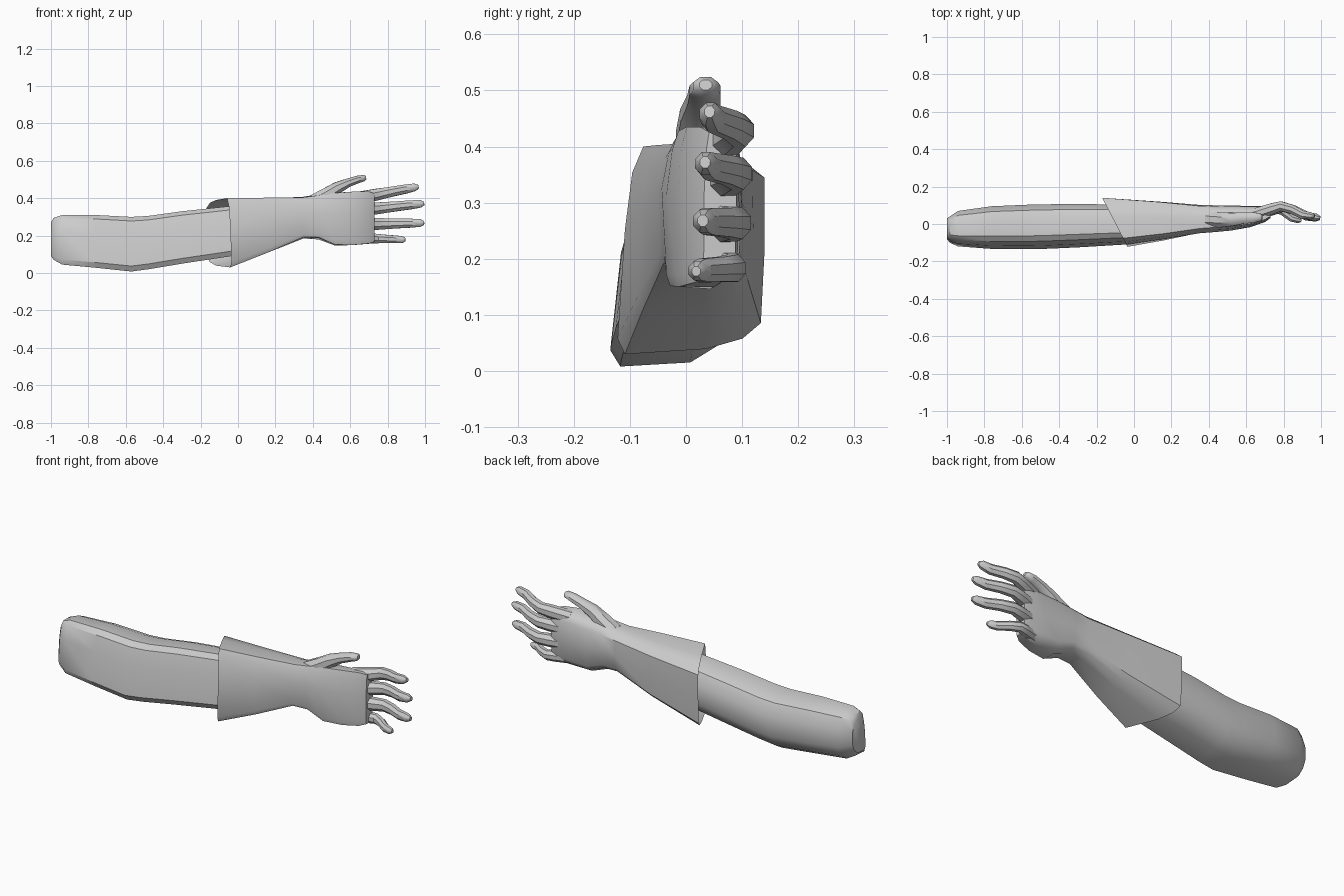
import bpy, bmesh, math
from mathutils import Vector

if "Cube" in bpy.data.objects:
    bpy.data.objects.remove(bpy.data.objects["Cube"], do_unlink=True)

grey = bpy.data.materials.new("plain grey")
grey.use_nodes = True
grey.diffuse_color = (0.6, 0.6, 0.6, 1)
grey.node_tree.nodes["Principled BSDF"].inputs["Base Color"].default_value = (0.6, 0.6, 0.6, 1)


def loft(name, rings, cap_start=True, cap_end=True, angle=35):
    """Skin a list of point rings into one object."""
    bm = bmesh.new()
    loops = [[bm.verts.new(p) for p in ring] for ring in rings]
    n = len(loops[0])
    for a, b in zip(loops, loops[1:]):
        for i in range(n):
            j = (i + 1) % n
            bm.faces.new((a[i], a[j], b[j], b[i]))
    if cap_start:
        bm.faces.new(loops[0])
    if cap_end:
        bm.faces.new(loops[-1])
    bmesh.ops.recalc_face_normals(bm, faces=bm.faces)
    if sum(f.normal.dot(f.calc_center_median() - Vector((f.calc_center_median().x, 0, 0.26)))
           for f in bm.faces) < 0 and not cap_start:
        bmesh.ops.reverse_faces(bm, faces=bm.faces)
    mesh = bpy.data.meshes.new(name)
    bm.to_mesh(mesh)
    bm.free()
    mesh.materials.append(grey)
    obj = bpy.data.objects.new(name, mesh)
    bpy.context.collection.objects.link(obj)
    bpy.ops.object.select_all(action='DESELECT')
    obj.select_set(True)
    bpy.context.view_layer.objects.active = obj
    bpy.ops.object.shade_smooth_by_angle(angle=math.radians(angle))
    return obj


def section(profile, x, y0, y1, z0, z1, slant=0, roundness=0):
    """Fit a unit profile into a y/z box, optionally slanted or rounded."""
    ring = []
    for u, v in profile:
        k = 1 + roundness * (1 / math.hypot(u, v) - 1)
        ring.append((x - slant * (u + 1) / 2,
                     (y0 + y1) / 2 + u * k * (y1 - y0) / 2,
                     (z0 + z1) / 2 + v * k * (z1 - z0) / 2))
    return ring


def tube(name, path, sides=8):
    """Tapered digit: path entries are (point, radius across y, radius along z)."""
    pts = [Vector(p) for p, _, _ in path]
    rings = []
    for i, (_, ry, rz) in enumerate(path):
        t = (pts[min(i + 1, len(pts) - 1)] - pts[max(i - 1, 0)]).normalized()
        across = Vector((0, 0, 1)).cross(t).normalized()
        up = t.cross(across)
        turns = [2 * math.pi * (s + 0.5) / sides for s in range(sides)]
        rings.append([pts[i] + across * ry * math.cos(a) + up * rz * math.sin(a) for a in turns])
    return loft(name, rings, angle=40)


# Upper arm: chamfered sleeve with a leaning front and a bend at the elbow
arm_profile = [(-1, -.8), (-.85, -1), (.2, -.95), (.7, -.7), (1, -.3), (1, .45),
               (.75, .85), (.3, 1), (-.4, 1), (-.65, .85), (-.85, .3)]
arm = [(-1, -.08, .03, .09, .27), (-.985, -.1, .04, .07, .295), (-.94, -.12, .07, .045, .31),
       (-.76, -.133, .095, .028, .31), (-.57, -.135, .103, .008, .3), (-.48, -.133, .105, .02, .305),
       (-.3, -.125, .108, .05, .33), (.03, -.105, .1, .1, .365)]
loft("upper_arm", [section(arm_profile, *s) for s in arm])

# Glove: flared open cuff, wrist and palm in one skin
cuff_profile = [(-1, -.85), (-.9, -1), (.2, -.95), (.7, -.85), (.95, -.7), (1, 0), (1, .7),
                (.7, .87), (.2, .95), (-.65, 1), (-.8, .75), (-.9, .2)]
glove = [(-.035, -.122, .14, .03, .4, .135, 0), (.16, -.09, .12, .105, .405, .03, .1),
         (.35, -.055, .102, .18, .412, 0, .4), (.43, -.048, .1, .175, .425, 0, .5),
         (.52, -.04, .1, .14, .435, 0, .3), (.62, -.02, .095, .143, .44, 0, .2),
         (.7, .008, .095, .15, .44, 0, .2), (.73, .03, .09, .16, .43, 0, .2)]
loft("glove", [section(cuff_profile, *s) for s in glove], cap_start=False)

# Fingers: share one bent shape, each with its own length, heights and offset
fingers = {"index_finger": (.965, .4, .462, .012), "middle_finger": (.995, .335, .372, .004),
           "ring_finger": (.995, .26, .268, 0), "little_finger": (.895, .188, .178, -.012)}
bend = [(0, .05, .034, .036), (.3, .078, .032, .034), (.45, .09, .028, .031), (.62, .072, .026, .028),
        (.8, .04, .024, .026), (.94, .032, .021, .022), (1, .03, .01, .011)]
for name, (tip_x, z0, z1, dy) in fingers.items():
    size = 0.85 if name == "little_finger" else 1
    tube(name, [((.64 + t * (tip_x - .64), y + dy * t, z0 + t * (z1 - z0)), ry * size, rz * size)
                for t, y, ry, rz in bend])

# Thumb: wide root rising out of the palm
tube("thumb", [((.4, .025, .375), .045, .045), ((.47, .022, .415), .043, .042),
               ((.53, .025, .455), .038, .034), ((.59, .032, .483), .032, .025),
               ((.64, .034, .5), .03, .022), ((.675, .035, .508), .024, .018),
               ((.685, .035, .51), .012, .01)])
